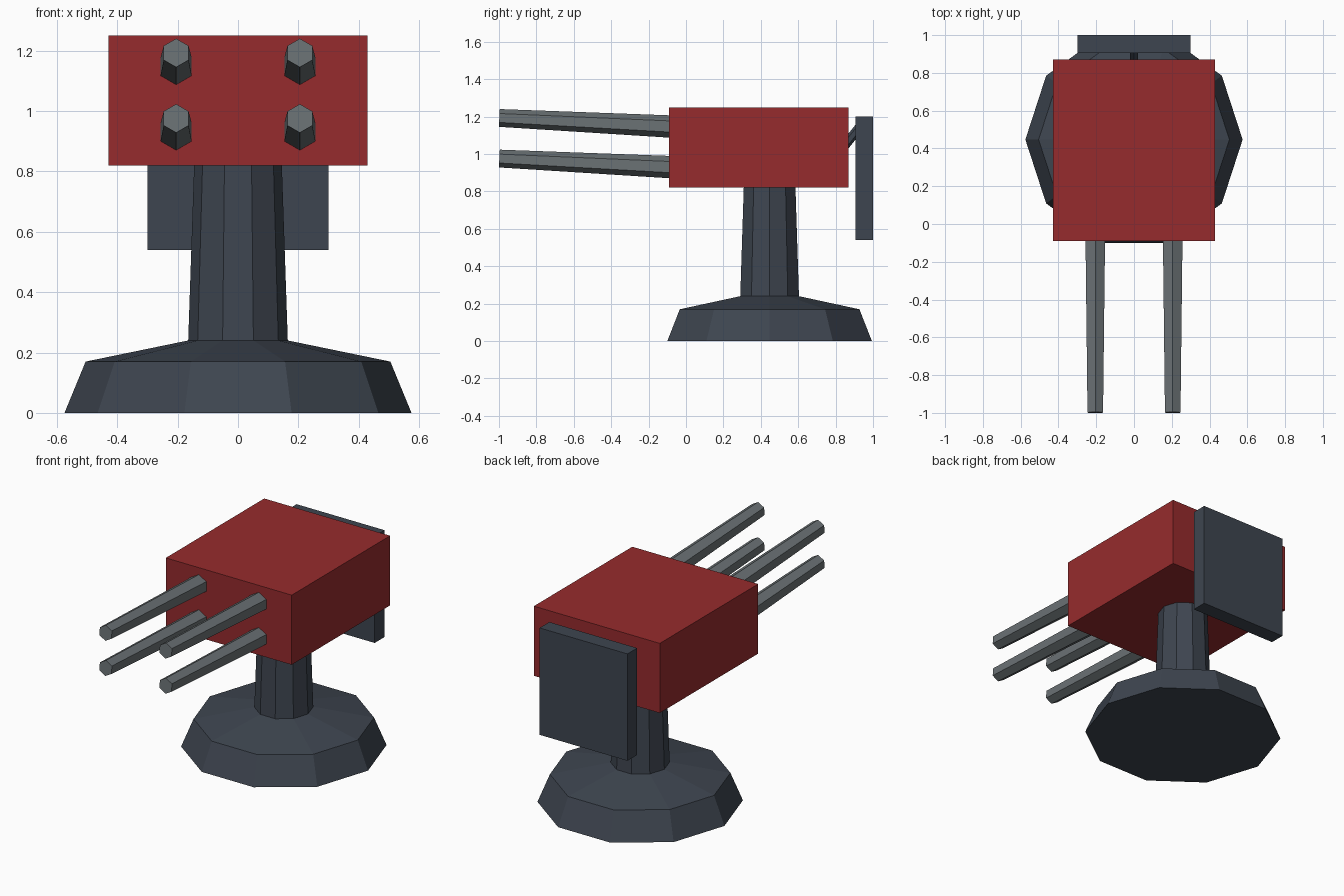
import bpy, bmesh, math
from mathutils import Vector, Matrix

if "Cube" in bpy.data.objects:
    bpy.data.objects.remove(bpy.data.objects["Cube"])


def material(name, rgb):
    m = bpy.data.materials.new(name)
    m.diffuse_color = (*rgb, 1.0)
    m.use_nodes = True
    m.node_tree.nodes["Principled BSDF"].inputs["Base Color"].default_value = m.diffuse_color
    return m


RED = material("red paint", (0.305, 0.024, 0.026))
DARK = material("dark slate", (0.048, 0.060, 0.080))
GREY = material("gun grey", (0.147, 0.168, 0.178))


def finish(name, bm, mat):
    bmesh.ops.recalc_face_normals(bm, faces=bm.faces)
    me = bpy.data.meshes.new(name)
    bm.to_mesh(me)
    bm.free()
    me.materials.append(mat)
    ob = bpy.data.objects.new(name, me)
    bpy.context.collection.objects.link(ob)
    return ob


def box(name, lo, hi, mat):
    lo, hi = Vector(lo), Vector(hi)
    bm = bmesh.new()
    bmesh.ops.create_cube(bm, size=1)
    for v in bm.verts:
        v.co = (lo + hi) / 2 + v.co * (hi - lo)
    return finish(name, bm, mat)


def turned(name, profile, sides, mat, matrix, start=0.0):
    """Closed solid from (radius, height) rings."""
    bm = bmesh.new()
    rings = []
    for r, z in profile:
        ring = []
        for i in range(sides):
            a = start + 2 * math.pi * i / sides
            ring.append(bm.verts.new(matrix @ Vector((r * math.cos(a), r * math.sin(a), z))))
        rings.append(ring)
    for a, b in zip(rings, rings[1:]):
        for i in range(sides):
            j = (i + 1) % sides
            bm.faces.new((a[i], a[j], b[j], b[i]))
    bm.faces.new(rings[0][::-1])
    bm.faces.new(rings[-1])
    return finish(name, bm, mat)


def rod(name, p, q, r0, r1, sides, mat):
    """Tapered rod from p to q with a corner pointing up."""
    p, q = Vector(p), Vector(q)
    d = q - p
    m = Matrix.Translation(p) @ d.to_track_quat('Z', 'Y').to_matrix().to_4x4()
    return turned(name, [(r0, 0), (r1, d.length)], sides, mat, m, math.pi / 2)


# Pedestal: ten-sided foot flowing into a tapered column
turned("pedestal", [(0.575, 0), (0.505, 0.17), (0.165, 0.24), (0.145, 0.83)],
       10, DARK, Matrix.Translation((0, 0.447, 0)))

# Gun housing
box("housing", (-0.43, -0.09, 0.82), (0.43, 0.87, 1.25), RED)

# Rear shield plate and the strut that carries it
box("rear_plate", (-0.30, 0.905, 0.54), (0.30, 1.0, 1.20), DARK)
rod("rear_strut", (0, 0.82, 1.01), (0, 0.925, 1.14), 0.025, 0.025, 6, DARK)

# Four six-sided barrels, tilted slightly upwards
for row, z in (("lower", 0.929), ("upper", 1.146)):
    for side, x in (("left", -0.205), ("right", 0.205)):
        rod(f"barrel_{row}_{side}", (x, -0.06, z), (x, -0.998, z + 0.047),
            0.06, 0.0475, 6, GREY)
